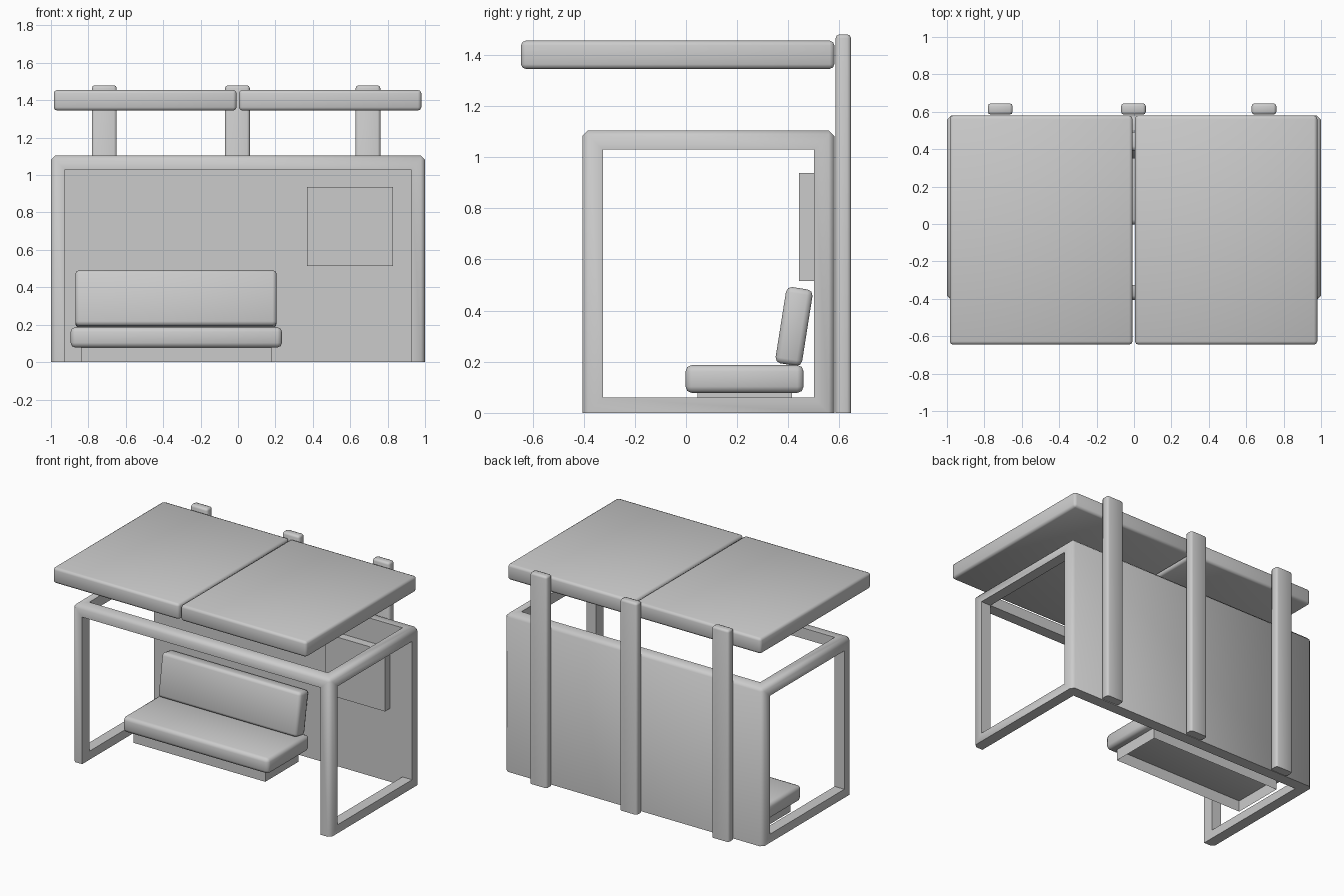
import bpy
import bmesh
from math import radians
from mathutils import Vector

if "Cube" in bpy.data.objects:
    bpy.data.objects.remove(bpy.data.objects["Cube"])

GREY = (0.6, 0.6, 0.6, 1)
grey = bpy.data.materials.new("plain grey")
grey.diffuse_color = GREY
grey.use_nodes = True
grey.node_tree.nodes["Principled BSDF"].inputs["Base Color"].default_value = GREY


def box(name, x, y, z, bevel=0, segments=2, flat_base=False, open_base=False):
    """Box between the given ranges, with its origin at its centre."""
    lo, hi = Vector((x[0], y[0], z[0])), Vector((x[1], y[1], z[1]))
    size = hi - lo
    bm = bmesh.new()
    bmesh.ops.create_cube(bm, size=1)
    bmesh.ops.scale(bm, vec=size, verts=bm.verts)
    on_base = lambda item: all(v.co.z < 0 for v in item.verts)
    if bevel:
        edges = [e for e in bm.edges if not (flat_base and on_base(e))]
        bmesh.ops.bevel(bm, geom=edges, offset=bevel, segments=segments,
                        profile=0.5, affect='EDGES')
    if open_base:
        bmesh.ops.delete(bm, geom=[f for f in bm.faces if on_base(f)],
                         context='FACES')
    mesh = bpy.data.meshes.new(name)
    bm.to_mesh(mesh)
    bm.free()
    mesh.materials.append(grey)
    ob = bpy.data.objects.new(name, mesh)
    ob.location = (lo + hi) / 2
    bpy.context.collection.objects.link(ob)
    bpy.context.view_layer.objects.active = ob
    if bevel:
        bpy.ops.object.select_all(action='DESELECT')
        ob.select_set(True)
        bpy.ops.object.shade_smooth_by_angle(angle=radians(50))
    return ob


# Shelter frame: one block opened through the sides, front and top
frame = box("shelter_frame", (-1, 1), (-0.405, 0.58), (0, 1.105), 0.022, 1, flat_base=True)
inner_x, inner_y, inner_z = (-0.925, 0.925), (-0.325, 0.5), (0.06, 1.03)
cutters = [
    box("side_cutter", (-2, 2), inner_y, inner_z),
    box("front_cutter", inner_x, (-1, inner_y[1]), (-1, inner_z[1])),
    box("top_cutter", inner_x, inner_y, (0.5, 2)),
]
bpy.context.view_layer.objects.active = frame
for cutter in cutters:
    cutter.hide_render = True
    cut = frame.modifiers.new(cutter.name, 'BOOLEAN')
    cut.operation = 'DIFFERENCE'
    cut.solver = 'EXACT'
    cut.object = cutter
    # Cuts go before the smoothing so they can be applied in order
    bpy.ops.object.modifier_move_to_index(modifier=cut.name, index=0)
    bpy.ops.object.modifier_apply(modifier=cut.name)
    bpy.data.objects.remove(cutter)

# Rear posts
for side, x in (("right", -0.715), ("middle", -0.003), ("left", 0.695)):
    box(f"{side}_post", (x - 0.066, x + 0.066), (0.585, 0.645), (0, 1.48),
        0.015, flat_base=True)

# Roof slabs
for side, x in (("right", (-0.985, -0.008)), ("left", (0.005, 0.98))):
    box(f"{side}_roof_slab", x, (-0.645, 0.58), (1.345, 1.455), 0.018)

# Bench
box("bench_base", (-0.84, 0.18), (0.045, 0.415), (0, 0.085), open_base=True)
box("bench_seat", (-0.895, 0.235), (-0.002, 0.46), (0.078, 0.187), 0.025)
backrest = box("bench_backrest", (-0.87, 0.207), (0.37, 0.475), (0.187, 0.489), 0.022)
backrest.rotation_euler.x = radians(-9)

# Notice board on the back wall
box("notice_board", (0.37, 0.83), (0.442, 0.501), (0.515, 0.937))
